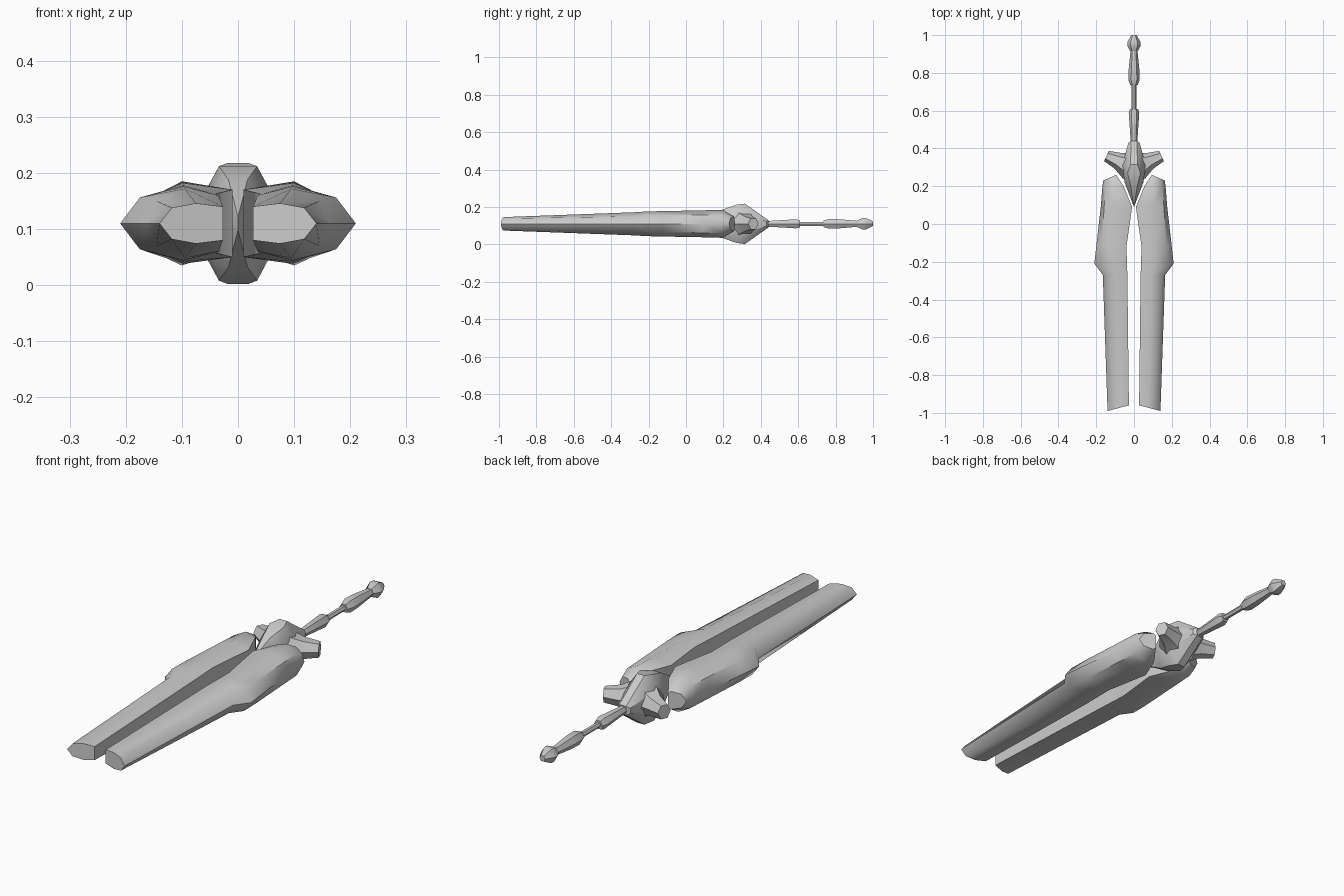
import bpy, bmesh, math
from mathutils import Vector

if "Cube" in bpy.data.objects:
    bpy.data.objects.remove(bpy.data.objects["Cube"])

ZC = 0.11  # height of the centre line

grey = bpy.data.materials.new("light_grey")
grey.diffuse_color = (0.6, 0.6, 0.6, 1)
grey.use_nodes = True
grey.node_tree.nodes["Principled BSDF"].inputs["Base Color"].default_value = grey.diffuse_color


def finish(name, bm, angle=38):
    bmesh.ops.remove_doubles(bm, verts=bm.verts, dist=0.0005)
    bmesh.ops.recalc_face_normals(bm, faces=bm.faces)
    me = bpy.data.meshes.new(name)
    bm.to_mesh(me)
    bm.free()
    ob = bpy.data.objects.new(name, me)
    bpy.context.collection.objects.link(ob)
    ob.location.z = ZC
    me.materials.append(grey)
    bpy.ops.object.select_all(action='DESELECT')
    ob.select_set(True)
    bpy.context.view_layer.objects.active = ob
    bpy.ops.object.shade_smooth_by_angle(angle=math.radians(angle))
    return ob


def loft(name, rings, angle=38):
    bm = bmesh.new()
    rows = [[bm.verts.new(p) for p in r] for r in rings]
    n = len(rows[0])
    for a, b in zip(rows, rows[1:]):
        for i in range(n):
            j = (i + 1) % n
            bm.faces.new((a[i], a[j], b[j], b[i]))
    bm.faces.new(rows[0])
    bm.faces.new(rows[-1])
    return finish(name, bm, angle)


def hull(name, points, angle=38):
    bm = bmesh.new()
    for p in points:
        bm.verts.new(p)
    res = bmesh.ops.convex_hull(bm, input=bm.verts)
    bmesh.ops.delete(bm, geom=[v for v in res["geom_interior"]
                               if isinstance(v, bmesh.types.BMVert)], context='VERTS')
    return finish(name, bm, angle)


# Prongs: y, skew, inner x/z, crest x/z, shoulder x/z, outer x
SECTIONS = [
    (-0.96, -0.03, .027, .030, .075, .036, .118, .028, .140),
    (-0.27, 0.00, .035, .050, .095, .062, .145, .040, .165),
    (-0.21, 0.00, .037, .051, .097, .066, .175, .046, .210),
    (-0.12, 0.00, .040, .053, .097, .068, .172, .047, .200),
    (0.09, 0.00, .010, .060, .098, .072, .158, .048, .176),
    (0.20, -0.01, .055, .060, .100, .075, .152, .048, .168),
    (0.26, -0.03, .095, .030, .105, .040, .145, .030, .163),
]


def prong_ring(s, side):
    y, skew, xi, zi, xm, zm, xs, zs, xo = s
    prof = [(xi, zi), (xm, zm), (xs, zs), (xo, 0), (xs, -zs), (xm, -zm), (xi, -zi)]
    return [(side * x, y + skew * (x - xi) / (xo - xi), z) for x, z in prof]


for side, label in ((1, "right"), (-1, "left")):
    loft(label + "_prong", [prong_ring(s, side) for s in SECTIONS], 45)

# Hub core: tilted caps above and below, rear socket and front point
core = [(0, 0.09, 0.012), (0, 0.09, -0.012)]
for sx in (1, -1):
    for sz in (1, -1):
        core += [(sx * .018, .315, sz * .108), (sx * .034, .27, sz * .102),
                 (sx * .017, .20, sz * .078), (sx * .030, .43, sz * .012),
                 (sx * .016, .44, sz * .020), (sx * .062, .31, sz * .050),
                 (sx * .050, .22, sz * .040)]
hull("hub", core, 32)


# Hub side arms
def arm_ring(side, x, y, along, half_z):
    d = Vector((0.45, -1, 0)).normalized() * along
    ring = []
    for i in range(6):
        a = i * math.pi / 3
        ring.append((side * (x + d.x * math.cos(a)), y + d.y * math.cos(a),
                     half_z * math.sin(a)))
    return ring


for side, label in ((1, "right"), (-1, "left")):
    loft(label + "_arm", [arm_ring(side, .025, .305, .075, .075),
                          arm_ring(side, .085, .335, .045, .045),
                          arm_ring(side, .146, .360, .030, .034)], 35)


# Tail: turned segments along the axis
def turned(name, profile, sides=6):
    loft(name, [[(r * math.cos(i * math.tau / sides), y, r * math.sin(i * math.tau / sides))
                 for i in range(sides)] for y, r in profile], 50)


turned("tail_rod", [(.42, .012), (.94, .012)])
turned("tail_front_segment", [(.43, .018), (.46, .019), (.59, .028), (.61, .021)])
turned("tail_rear_segment", [(.735, .020), (.765, .030), (.82, .028), (.92, .018)])
turned("tail_tip", [(.915, .020), (.945, .036), (.965, .034), (1.0, .014)])
